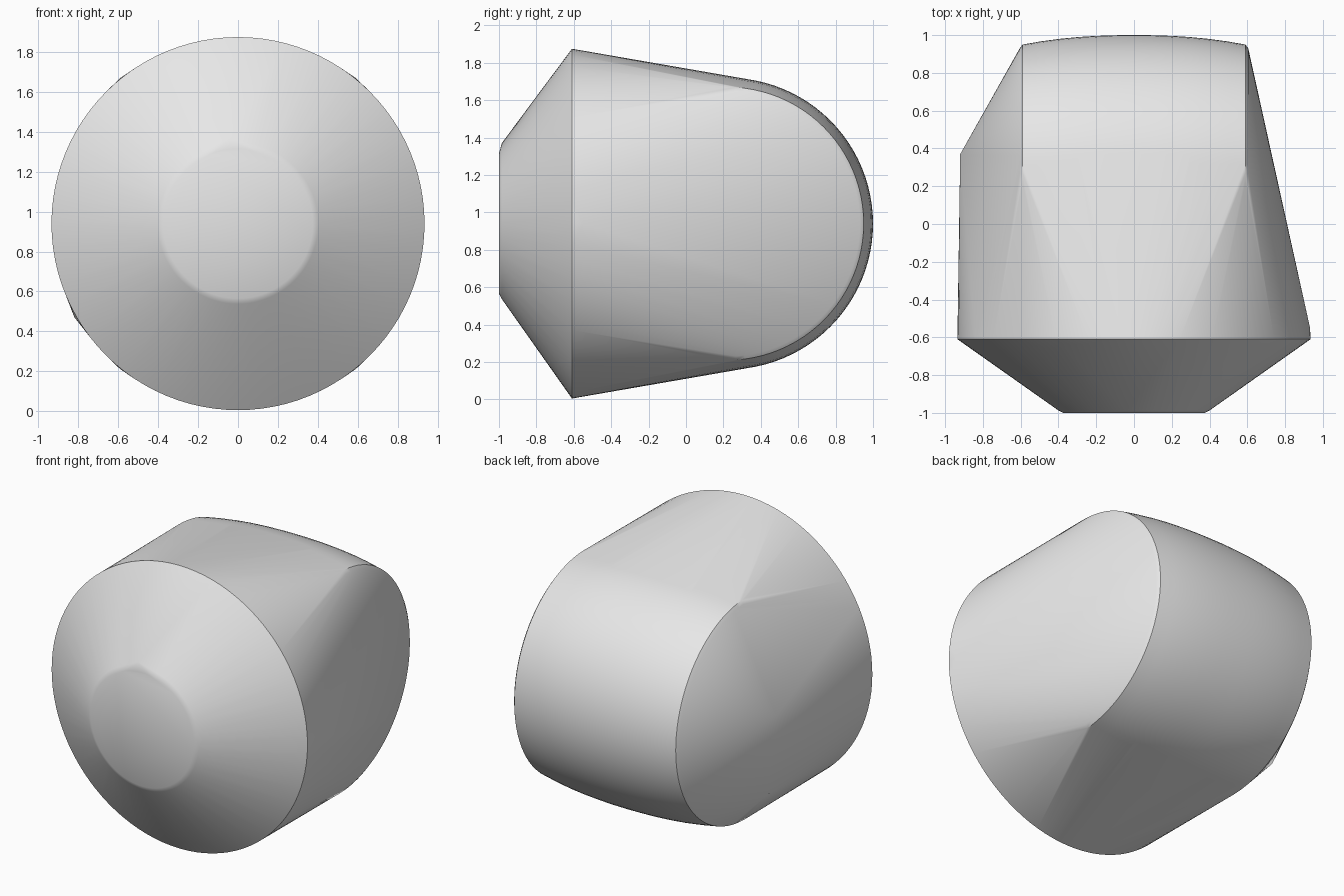
import bpy, bmesh, math
from mathutils import Vector

cube = bpy.data.objects.get("Cube")
if cube:
    bpy.data.objects.remove(cube, do_unlink=True)

MID = 0.94      # height of the shared axis
WHEEL_Y = 0.22  # centre of the rounded back


def front_ring(y, radius, count=96):
    """Circle of points facing the front."""
    return [Vector((radius * math.cos(a), y, MID + radius * math.sin(a)))
            for a in (2 * math.pi * i / count for i in range(count))]


def wheel_ring(x, radius, count=96):
    """Circle of points facing sideways."""
    return [Vector((x, WHEEL_Y + radius * math.cos(a), MID + radius * math.sin(a)))
            for a in (2 * math.pi * i / count for i in range(count))]


# Blunt nose with a softened edge, and the wide front rim
points = front_ring(-1.0, 0.375) + front_ring(-0.985, 0.403) + front_ring(-0.61, 0.935)

# Rounded back: a wide crowned wheel
for i in range(-6, 7):
    x = 0.59 * i / 6
    points += wheel_ring(x, 0.78 - 0.05 * abs(i / 6) ** 2.3)
for x in (-0.605, 0.605):
    points += wheel_ring(x, 0.71)

# Corners on the sides and a small bump over the nose
points += [Vector(p) for p in ((-0.92, 0.37, 1.04), (-0.82, 0.31, 0.47),
                               (0.932, -0.55, MID), (-0.04, -0.985, 1.37))]

# Wrap everything in one tight skin
bm = bmesh.new()
for p in points:
    bm.verts.new(p)
hull = bmesh.ops.convex_hull(bm, input=bm.verts)
spare = {g for g in hull["geom_interior"] + hull["geom_unused"]
         if isinstance(g, bmesh.types.BMVert)}
bmesh.ops.delete(bm, geom=list(spare), context="VERTS")
bmesh.ops.dissolve_limit(bm, angle_limit=math.radians(0.3),
                         verts=bm.verts, edges=bm.edges)
bmesh.ops.recalc_face_normals(bm, faces=bm.faces)
mesh = bpy.data.meshes.new("hull_body")
bm.to_mesh(mesh)
bm.free()
body = bpy.data.objects.new("hull_body", mesh)
bpy.context.collection.objects.link(body)

# Plain light grey
grey = bpy.data.materials.new("light_grey")
grey.use_nodes = True
colour = (0.8, 0.8, 0.8, 1)
grey.diffuse_color = colour
grey.node_tree.nodes["Principled BSDF"].inputs["Base Color"].default_value = colour
mesh.materials.append(grey)

# Smooth sides, crisp rims
bpy.ops.object.select_all(action="DESELECT")
body.select_set(True)
bpy.context.view_layer.objects.active = body
bpy.ops.object.shade_smooth_by_angle(angle=math.radians(35))
